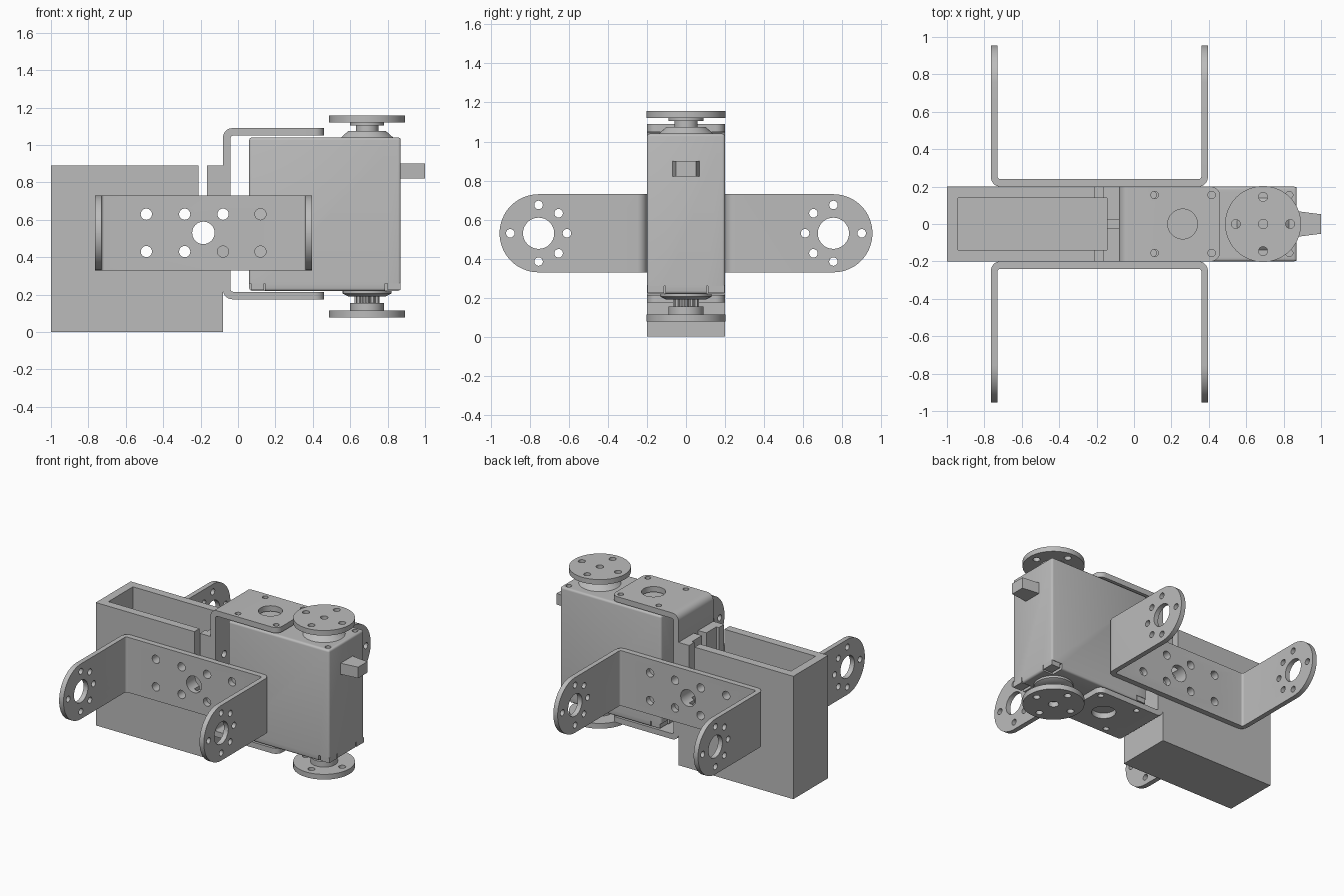
import bpy, bmesh, math
from mathutils import Vector

if "Cube" in bpy.data.objects:
    bpy.data.objects.remove(bpy.data.objects["Cube"], do_unlink=True)

grey = bpy.data.materials.new("plain grey")
grey.use_nodes = True
COLOUR = (0.5, 0.5, 0.5, 1)
grey.diffuse_color = COLOUR
grey.node_tree.nodes["Principled BSDF"].inputs["Base Color"].default_value = COLOUR


def place(axis, u, v, w):
    return {"x": (w, u, v), "y": (u, w, v), "z": (u, v, w)}[axis]


def add_prism(bm, pts, axis, lo, hi):
    rings = [[bm.verts.new(place(axis, u, v, w)) for u, v in pts] for w in (lo, hi)]
    n = len(pts)
    faces = [bm.faces.new(rings[0]), bm.faces.new(rings[1])]
    for i in range(n):
        j = (i + 1) % n
        faces.append(bm.faces.new((rings[0][i], rings[0][j], rings[1][j], rings[1][i])))
    bmesh.ops.recalc_face_normals(bm, faces=faces)


def finish(name, bm):
    mesh = bpy.data.meshes.new(name)
    bm.to_mesh(mesh)
    bm.free()
    obj = bpy.data.objects.new(name, mesh)
    bpy.context.collection.objects.link(obj)
    mesh.materials.append(grey)
    return obj


def prisms(name, items):
    bm = bmesh.new()
    for item in items:
        add_prism(bm, *item)
    return finish(name, bm)


def rect(u0, u1, v0, v1):
    return [(u0, v0), (u1, v0), (u1, v1), (u0, v1)]


def circle(u, v, r, n=24):
    return [(u + r * math.cos(2 * math.pi * i / n), v + r * math.sin(2 * math.pi * i / n))
            for i in range(n)]


def fillet(corners, radii, steps=8):
    """Round every corner of a right-angled outline by its own radius."""
    out = []
    for i, c in enumerate(corners):
        p, r = Vector(c), radii[i]
        if r == 0:
            out.append(c)
            continue
        a = (Vector(corners[i - 1]) - p).normalized()
        b = (Vector(corners[(i + 1) % len(corners)]) - p).normalized()
        for k in range(steps + 1):
            t = k / steps * math.pi / 2
            out.append(tuple(p + a * r * (1 - math.sin(t)) + b * r * (1 - math.cos(t))))
    return out


def boolean(obj, items, operation="DIFFERENCE"):
    tool = prisms("cutter", items)
    tool.hide_render = True
    mod = obj.modifiers.new("cut", "BOOLEAN")
    mod.object, mod.operation, mod.solver = tool, operation, "EXACT"
    bpy.context.view_layer.update()
    result = bpy.data.meshes.new_from_object(
        obj.evaluated_get(bpy.context.evaluated_depsgraph_get()))
    obj.modifiers.clear()
    obj.data = result
    bpy.data.objects.remove(tool, do_unlink=True)


def lathe(name, profile, x, n=48):
    bm = bmesh.new()
    rings = [[bm.verts.new((u, v, z)) for u, v in circle(x, 0, r, n)] for r, z in profile]
    bm.faces.new(rings[0])
    bm.faces.new(rings[-1])
    for a, b in zip(rings, rings[1:]):
        for i in range(n):
            j = (i + 1) % n
            bm.faces.new((a[i], a[j], b[j], b[i]))
    bmesh.ops.recalc_face_normals(bm, faces=bm.faces)
    return finish(name, bm)


MID = 0.53     # height of the side brackets' centre line
HORN_X = 0.69  # turning axis of the motor
web_holes = [(circle(x, MID + s * 0.1, 0.03), "y") for x in (-0.49, -0.285, -0.08, 0.12)
             for s in (-1, 1)]
big_hole = (circle(-0.185, MID, 0.06, 32), "y")

# Open battery box with a slot and a cable notch
box = prisms("battery_box", [(rect(-1, -0.08, 0, 0.89), "y", -0.2, 0.2)])
boolean(box, [(rect(-0.94, -0.145, -0.14, 0.14), "z", 0.06, 1)])
boolean(box, [(rect(-0.21, -0.165, 0.45, 1), "y", -0.3, 0.3)])
boolean(box, [(rect(-0.155, -0.05, 0.76, 1), "y", -0.025, 0.025)])
boolean(box, [h + (-0.3, 0.3) for h in web_holes[:4] + [web_holes[5], big_hole]])

# Two side brackets, each a bent channel with round drilled ends
for side, label in ((-1, "front"), (1, "back")):
    outer, inner, end = 0.2, 0.24, 0.955
    outline = [(-0.765, end), (-0.765, outer), (0.395, outer), (0.395, end),
               (0.36, end), (0.36, inner), (-0.73, inner), (-0.73, end)]
    pts = fillet(outline, [0, 0.05, 0.05, 0, 0, 0.015, 0.015, 0])
    bracket = prisms(label + "_side_bracket",
                     [([(x, side * y) for x, y in pts], "z", MID - 0.2, MID + 0.2)])
    shape = fillet(rect(0.1, end, MID - 0.2, MID + 0.2), [0, 0.1999, 0.1999, 0], 16)
    boolean(bracket, [([(side * y, z) for y, z in shape], "x", -1, 1)], "INTERSECT")
    boolean(bracket, [h + (side * 0.1, side * 0.3) for h in web_holes + [big_hole]])
    hub = side * 0.755
    drill = [(circle(hub, MID, 0.08, 32), "x", -1, 1)]
    for deg in (0, 45, 90, 180, 270, 315):
        a = math.radians(deg)
        drill.append((circle(hub - side * 0.145 * math.cos(a), MID + 0.145 * math.sin(a),
                             0.022, 16), "x", -1, 1))
    boolean(bracket, drill)

# Motor bracket: channel lying on its side around the motor
low, high, t = 0.175, 1.09, 0.04
outline = [(0.46, low), (-0.08, low), (-0.08, high), (0.46, high),
           (0.46, high - t), (-0.04, high - t), (-0.04, low + t), (0.46, low + t)]
holder = prisms("motor_bracket",
                [(fillet(outline, [0, 0.05, 0.05, 0, 0, 0.015, 0.015, 0]), "y", -0.2, 0.2)])
boolean(holder, [(fillet(rect(-0.2, 0.46, -0.2, 0.2), [0, 0.05, 0.05, 0]), "z", 0, 2)],
        "INTERSECT")
boolean(holder, [(circle(0.26, 0, 0.08, 32), "z", 0, 2)] +
        [(circle(x, y, 0.02, 16), "z", 0, 2) for x in (0.11, 0.415) for y in (-0.155, 0.155)])
boolean(holder, [(circle(y, z, 0.025, 16), "x", -0.2, 0)
                 for y in (-0.1, 0.1) for z in (0.435, 0.735)] +
        [(circle(0, 0.585, 0.08, 32), "x", -0.2, 0)])
boolean(holder, [web_holes[5] + (-0.3, 0.3)])

# Motor body with softened edges, corner recesses and screw holes
bm = bmesh.new()
add_prism(bm, rect(0.06, 0.87, -0.2, 0.2), "z", 0.22, 1.04)
bmesh.ops.bevel(bm, geom=bm.edges[:], offset=0.014, segments=3, profile=0.5, affect="EDGES")
body = finish("motor_body", bm)
corners = [(x, y) for x in (0.1, 0.83) for y in (-0.155, 0.155)]
boolean(body, [(circle(x, y, 0.02, 16), "z", 1, 1.2) for x, y in corners])
boolean(body, [(rect(x - 0.045, x + 0.045, y - 0.05, y + 0.05), "z", 0.1, 0.26)
               for x, y in corners])
prisms("corner_feet", [(rect(x - 0.03, x + 0.04, y - 0.042, y + 0.042), "z", 0.225, 0.262)
                       for x, y in corners])

# Cable plug on the end of the motor
prisms("cable_plug", [([(0.86, -0.07), (1, -0.052), (1, 0.052), (0.86, 0.07)],
                       "z", 0.82, 0.9)])

# Turning horns above and below the motor
lathe("upper_collar", [(0.145, 1.035), (0.1, 1.075), (0.06, 1.075), (0.06, 1.105),
                       (0.09, 1.105), (0.09, 1.122)], HORN_X)
lathe("lower_collar", [(0.13, 0.225), (0.13, 0.205), (0.1, 0.19), (0.055, 0.19),
                       (0.055, 0.155), (0.09, 0.155), (0.09, 0.113)], HORN_X)
teeth = []
for i in range(48):
    r = 0.067 if i % 4 < 2 else 0.058
    a = 2 * math.pi * i / 48
    teeth.append((HORN_X + r * math.cos(a), r * math.sin(a)))
prisms("splined_shaft", [(teeth, "z", 0.15, 0.195)])
for label, z0, z1, centre in (("upper", 1.12, 1.157, 0.025), ("lower", 0.077, 0.115, 0.035)):
    horn = prisms(label + "_horn", [(circle(HORN_X, 0, 0.203, 64), "z", z0, z1)])
    boolean(horn, [(circle(HORN_X, 0, centre, 20), "z", 0, 2)] +
            [(circle(HORN_X + dx, dy, 0.024, 16), "z", 0, 2)
             for dx, dy in ((0.145, 0), (-0.145, 0), (0, 0.145), (0, -0.145))])

# Smooth round walls, keep hard edges sharp
for obj in bpy.context.scene.objects:
    obj.select_set(obj.type == "MESH")
    if obj.type == "MESH":
        bpy.context.view_layer.objects.active = obj
bpy.ops.object.shade_smooth_by_angle(angle=math.radians(32))
